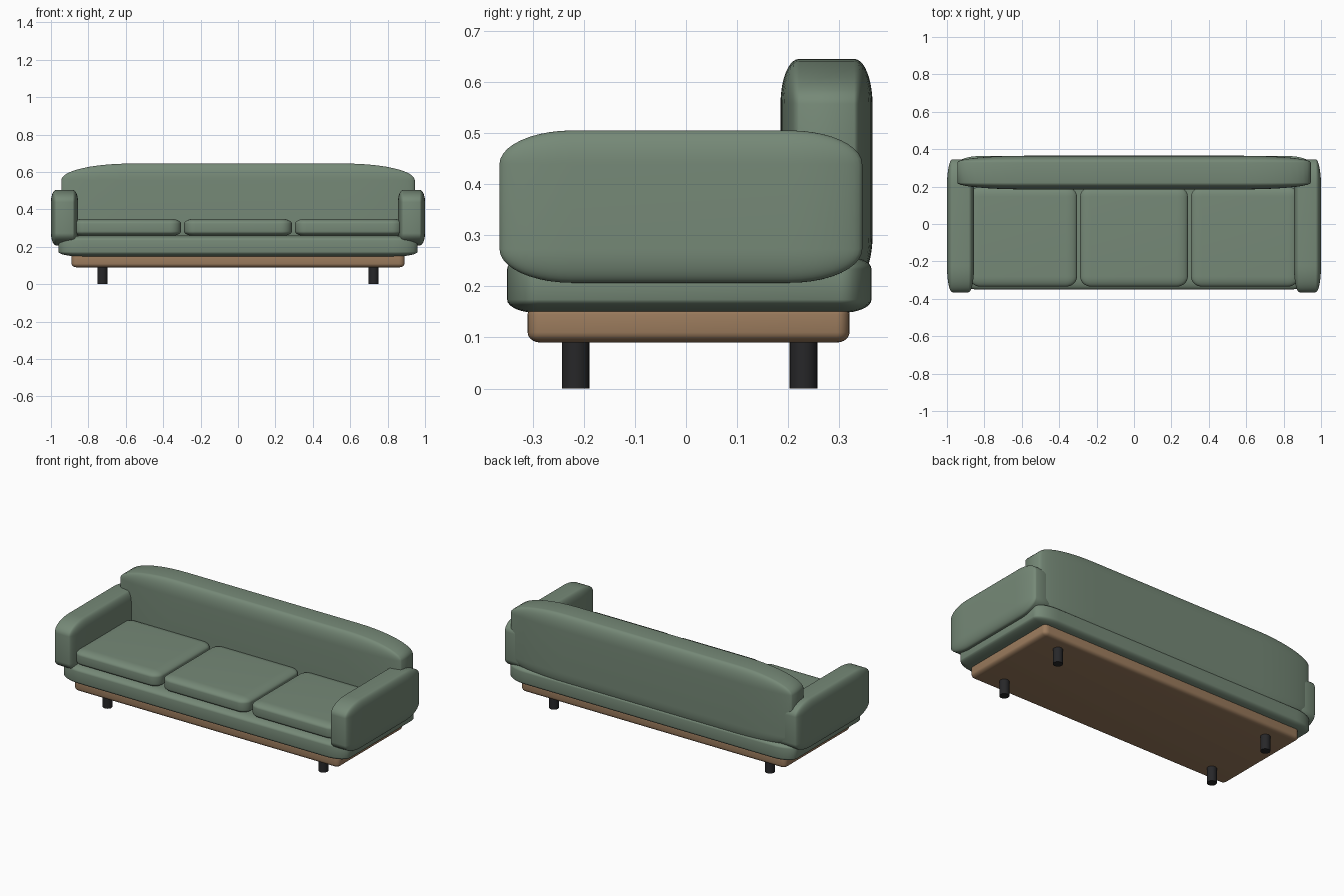
import bpy
import bmesh
import math
from mathutils import Vector

default = bpy.data.objects.get("Cube")
if default:
    bpy.data.objects.remove(default, do_unlink=True)


def make_material(name, color):
    mat = bpy.data.materials.new(name)
    mat.use_nodes = True
    mat.diffuse_color = color
    bsdf = next(n for n in mat.node_tree.nodes if n.type == 'BSDF_PRINCIPLED')
    bsdf.inputs["Base Color"].default_value = color
    bsdf.inputs["Roughness"].default_value = 0.8
    return mat


fabric = make_material("sage fabric", (0.18, 0.25, 0.185, 1))
wood = make_material("oak wood", (0.33, 0.2, 0.11, 1))
metal = make_material("black metal", (0.02, 0.02, 0.022, 1))


def add_object(name, bm, mat):
    mesh = bpy.data.meshes.new(name)
    bm.to_mesh(mesh)
    bm.free()
    mesh.materials.append(mat)
    obj = bpy.data.objects.new(name, mesh)
    bpy.context.collection.objects.link(obj)
    bpy.ops.object.select_all(action='DESELECT')
    bpy.context.view_layer.objects.active = obj
    obj.select_set(True)
    bpy.ops.object.shade_smooth_by_angle(angle=math.radians(40))
    return obj


def soft_block(name, low, high, radii, mat, segments=8):
    """Box between two corners, rounded by a different radius on each axis."""
    low, high, radii = Vector(low), Vector(high), Vector(radii)
    size = high - low
    bm = bmesh.new()
    bmesh.ops.create_cube(bm, size=1)
    bmesh.ops.scale(bm, verts=bm.verts, vec=[s / r for s, r in zip(size, radii)])
    bmesh.ops.bevel(bm, geom=bm.verts[:] + bm.edges[:], offset=1,
                    offset_type='OFFSET', segments=segments, profile=0.5,
                    affect='EDGES')
    bmesh.ops.scale(bm, verts=bm.verts, vec=radii)
    bmesh.ops.translate(bm, verts=bm.verts, vec=(low + high) / 2)
    bmesh.ops.recalc_face_normals(bm, faces=bm.faces)
    return add_object(name, bm, mat)


# Wooden plinth and upholstered base
soft_block("plinth", (-0.89, -0.31, 0.09), (0.89, 0.32, 0.165),
           (0.03, 0.025, 0.02), wood, 5)
soft_block("seat_base", (-0.96, -0.35, 0.148), (0.96, 0.363, 0.26),
           (0.13, 0.06, 0.026), fabric)

# Backrest
soft_block("backrest", (-0.945, 0.185, 0.21), (0.945, 0.365, 0.645),
           (0.37, 0.036, 0.088), fabric, 10)

# Three seat cushions
for label, x in (("right", -0.593), ("middle", 0), ("left", 0.593)):
    soft_block(label + "_cushion", (x - 0.288, -0.335, 0.257),
               (x + 0.288, 0.2, 0.35), (0.06, 0.055, 0.026), fabric)

# Arms and legs, one set per side
for label, side in (("right", -1), ("left", 1)):
    x = side * 0.9275
    soft_block(label + "_arm", (x - 0.0725, -0.365, 0.207),
               (x + 0.0725, 0.345, 0.505), (0.029, 0.142, 0.066), fabric, 10)
    for end, y in (("front", -0.216), ("back", 0.23)):
        bm = bmesh.new()
        bmesh.ops.create_cone(bm, cap_ends=True, segments=24, radius1=0.027,
                              radius2=0.027, depth=0.1)
        bmesh.ops.translate(bm, verts=bm.verts, vec=(side * 0.725, y, 0.05))
        add_object(f"{end}_{label}_leg", bm, metal)
